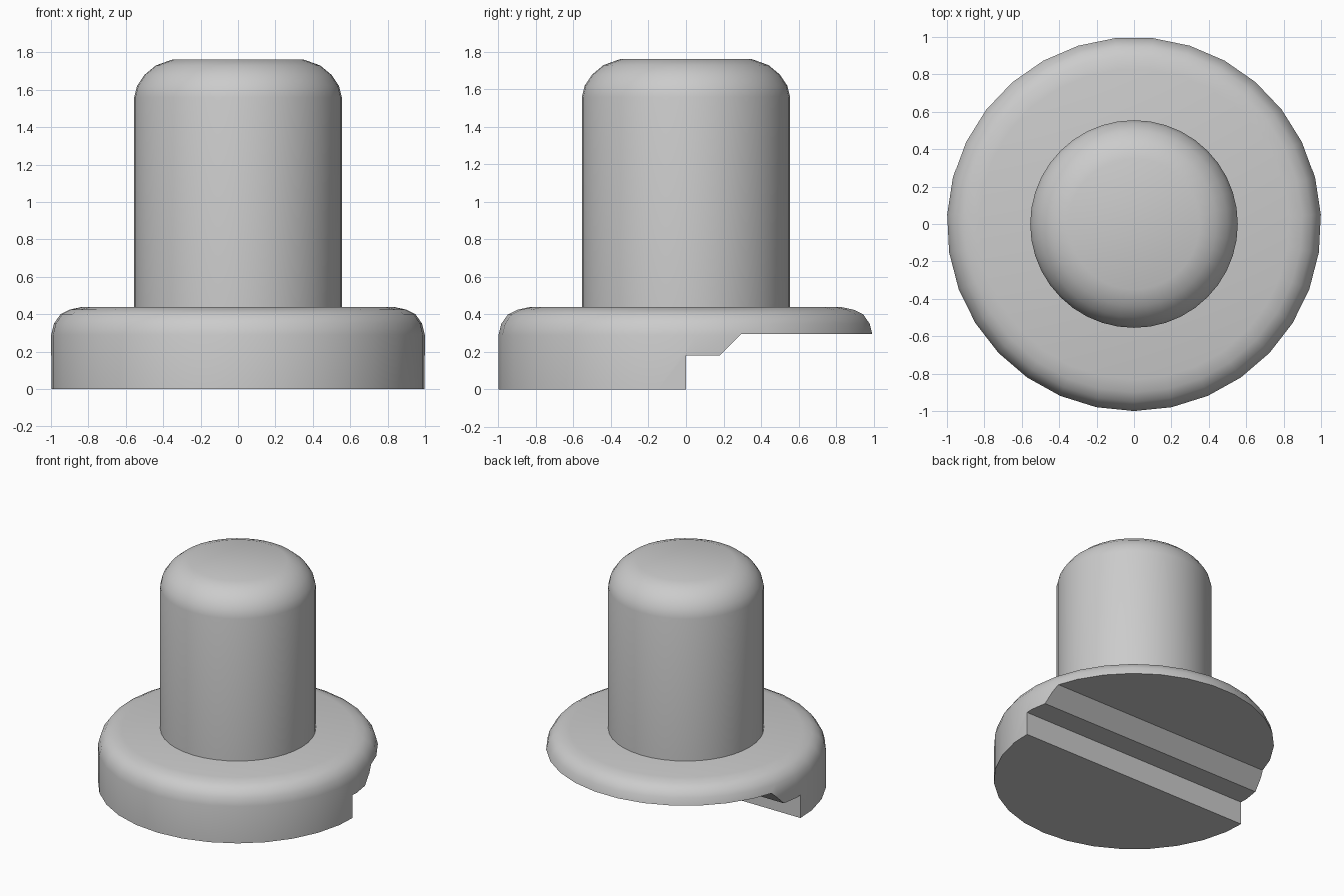
import bpy, bmesh, math
from mathutils import Matrix, Vector

if "Cube" in bpy.data.objects:
    bpy.data.objects.remove(bpy.data.objects["Cube"], do_unlink=True)

grey = bpy.data.materials.new("plain grey")
grey.use_nodes = True
grey.diffuse_color = (0.6, 0.6, 0.6, 1)
grey.node_tree.nodes["Principled BSDF"].inputs["Base Color"].default_value = (0.6, 0.6, 0.6, 1)


def finish(name, bm):
    bmesh.ops.recalc_face_normals(bm, faces=bm.faces)
    mesh = bpy.data.meshes.new(name)
    bm.to_mesh(mesh)
    bm.free()
    mesh.materials.append(grey)
    obj = bpy.data.objects.new(name, mesh)
    bpy.context.collection.objects.link(obj)
    return obj


def turned(name, profile, sides):
    """Closed solid turned about z from (radius, height) points, corner at -y."""
    bm = bmesh.new()
    rings = []
    for r, z in profile:
        angles = [math.tau * i / sides - math.pi / 2 for i in range(sides)]
        rings.append([bm.verts.new((r * math.cos(a), r * math.sin(a), z)) for a in angles])
    for low, high in zip(rings, rings[1:]):
        for i in range(sides):
            j = (i + 1) % sides
            bm.faces.new((low[i], low[j], high[j], high[i]))
    bm.faces.new(rings[0])
    bm.faces.new(rings[-1])
    return finish(name, bm)


def smooth(obj, angle):
    bpy.ops.object.select_all(action="DESELECT")
    obj.select_set(True)
    bpy.context.view_layer.objects.active = obj
    bpy.ops.object.shade_smooth_by_angle(angle=math.radians(angle))


# Round flange with a softened upper rim
flange = turned("flange", [(1, 0), (1, 0.29), (0.985, 0.35), (0.95, 0.4),
                           (0.9, 0.425), (0.83, 0.44)], 31)

# Stepped recess with a sloped shoulder under the back half
bm = bmesh.new()
step = [(0, -0.2), (0, 0.18), (0.18, 0.18), (0.295, 0.295), (1.3, 0.295), (1.3, -0.2)]
face = bm.faces.new([bm.verts.new((-1.3, y, z)) for y, z in step])
out = bmesh.ops.extrude_face_region(bm, geom=[face])
bmesh.ops.translate(bm, vec=(2.6, 0, 0),
                    verts=[g for g in out["geom"] if isinstance(g, bmesh.types.BMVert)])
cutter = finish("recess_cutter", bm)
cutter.hide_render = True

cut = flange.modifiers.new("recess", "BOOLEAN")
cut.operation = "DIFFERENCE"
cut.solver = "EXACT"
cut.object = cutter
bpy.context.view_layer.objects.active = flange
bpy.ops.object.modifier_apply(modifier="recess")
bpy.data.objects.remove(cutter, do_unlink=True)
smooth(flange, 30)

# Upright post with a rounded shoulder and flat top
post = turned("post", [(0.555, 0.43), (0.555, 1.56), (0.54, 1.62), (0.5, 1.68),
                       (0.44, 1.73), (0.35, 1.762)], 40)
smooth(post, 30)
